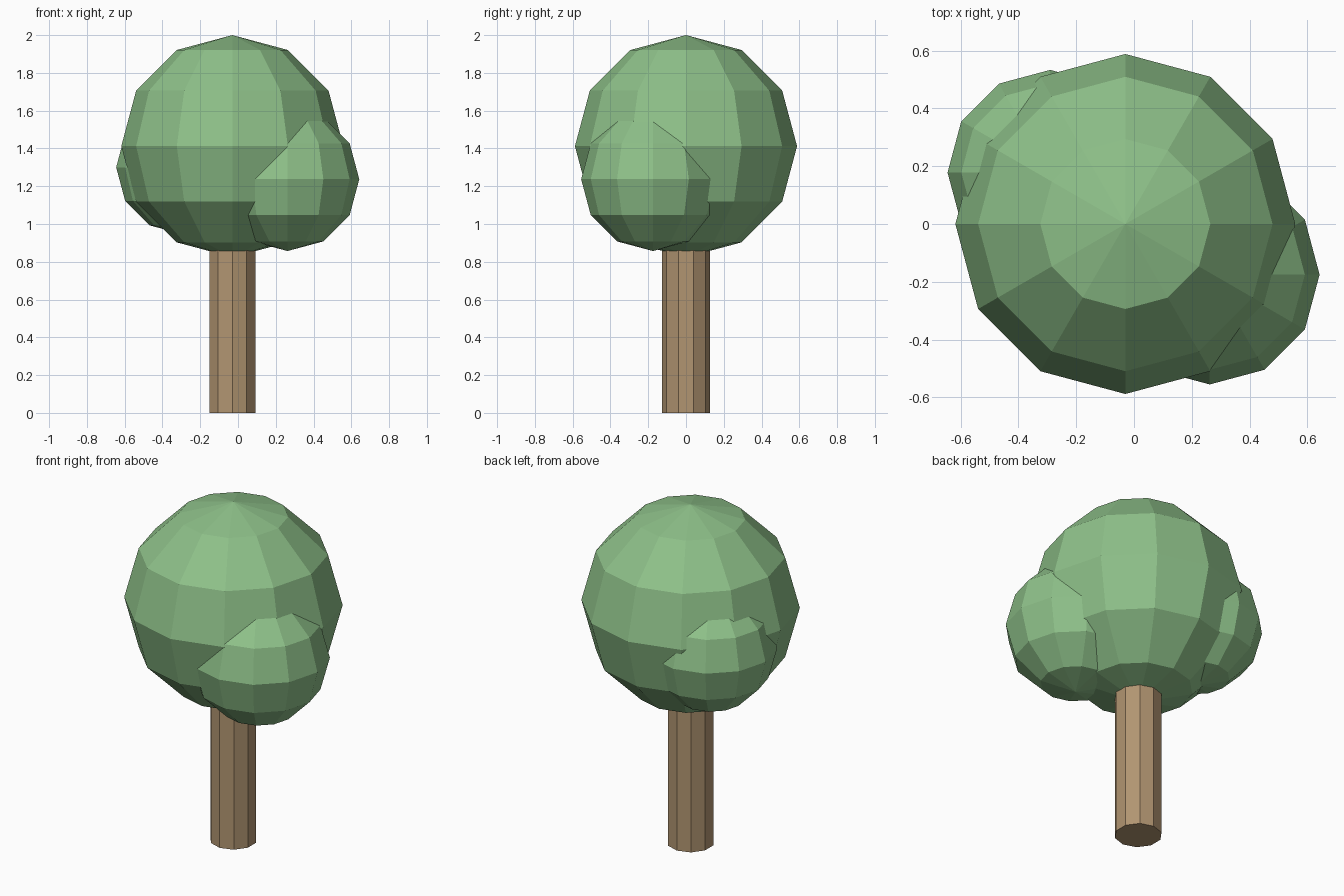
import bpy

cube = bpy.data.objects.get("Cube")
if cube:
    bpy.data.objects.remove(cube, do_unlink=True)


def make_material(name, rgb):
    mat = bpy.data.materials.new(name)
    mat.use_nodes = True
    color = (*rgb, 1.0)
    mat.diffuse_color = color
    mat.node_tree.nodes["Principled BSDF"].inputs["Base Color"].default_value = color
    return mat


def finish(name, mat):
    obj = bpy.context.object
    obj.name = obj.data.name = name
    obj.data.materials.append(mat)
    bpy.ops.object.shade_flat()
    return obj


def add_foliage(name, center, radius):
    bpy.ops.mesh.primitive_uv_sphere_add(
        segments=12, ring_count=6, radius=radius, location=center)
    return finish(name, leaf_green)


leaf_green = make_material("leaf green", (0.27, 0.53, 0.25))
bark_brown = make_material("bark brown", (0.44, 0.30, 0.165))

# Trunk: ten-sided post reaching up into the crown
trunk_x, trunk_height = -0.03, 1.0
bpy.ops.mesh.primitive_cylinder_add(
    vertices=10, radius=0.128, depth=trunk_height,
    location=(trunk_x, 0, trunk_height / 2))
finish("trunk", bark_brown)

# Crown with two smaller leaf clumps merging into its sides
add_foliage("crown", (trunk_x, 0, 1.412), 0.588)
add_foliage("front_left_clump", (0.262, -0.175, 1.237), 0.38)
add_foliage("back_right_clump", (-0.29, 0.178, 1.30), 0.355)
